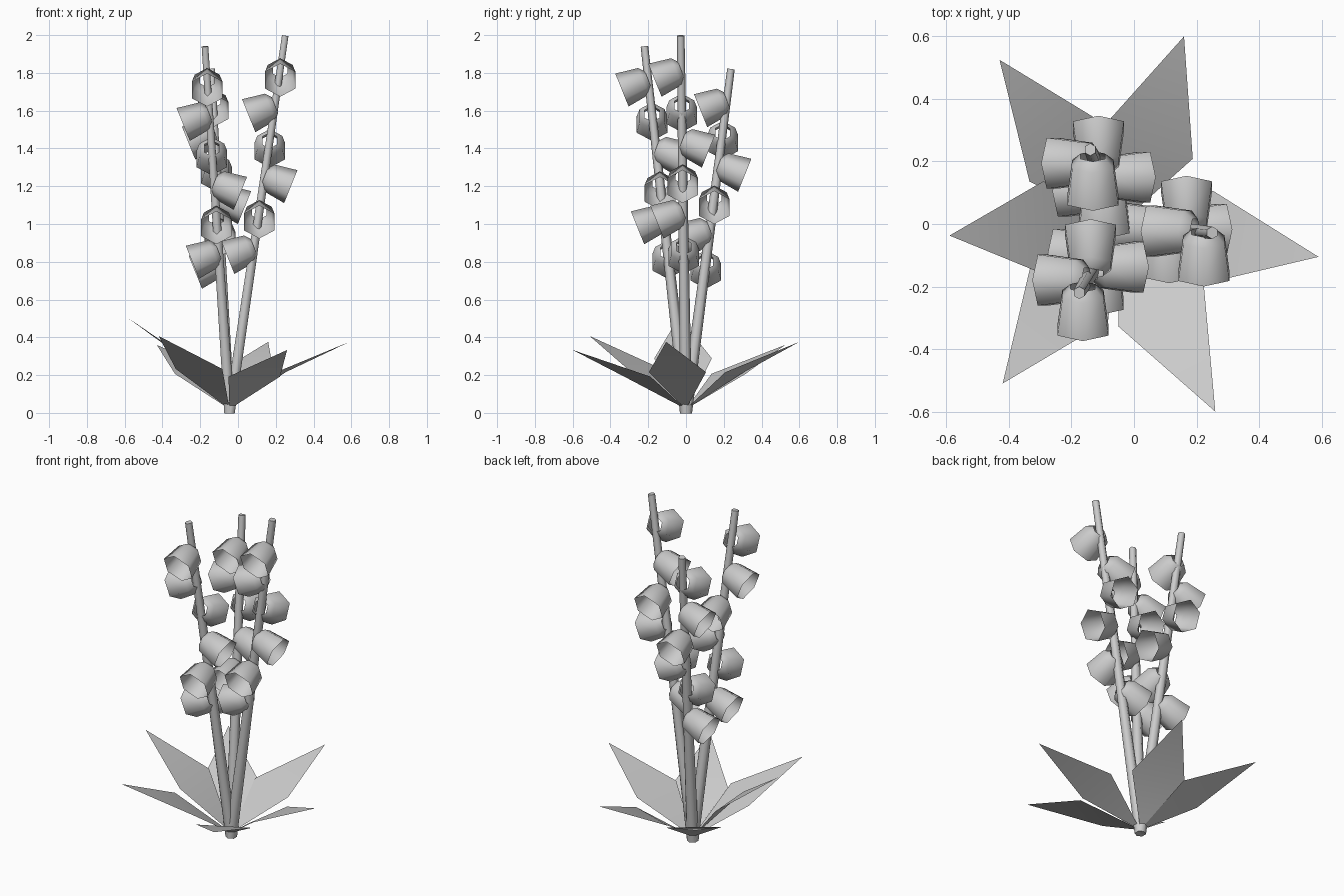
import bpy, math
from mathutils import Vector

if "Cube" in bpy.data.objects:
    bpy.data.objects.remove(bpy.data.objects["Cube"])

grey = bpy.data.materials.new("soft_grey")
grey.diffuse_color = (0.6, 0.6, 0.6, 1)
grey.use_nodes = True
grey.node_tree.nodes["Principled BSDF"].inputs["Base Color"].default_value = grey.diffuse_color
ROOT = Vector((-0.045, 0, 0))


def make_object(name, verts, faces):
    mesh = bpy.data.meshes.new(name)
    mesh.from_pydata(verts, [], faces)
    mesh.materials.append(grey)
    for p in mesh.polygons:
        p.use_smooth = True
    ob = bpy.data.objects.new(name, mesh)
    bpy.context.collection.objects.link(ob)
    return ob


def add_tube(verts, faces, origin, axis, up, rings, sides=6):
    """Add hexagonal rings, given as (distance, radius), skinned along an axis."""
    side = axis.cross(up)
    start = len(verts)
    for dist, rad in rings:
        for j in range(sides):
            a = 2 * math.pi * j / sides
            verts.append(origin + axis * dist + (up * math.cos(a) + side * math.sin(a)) * rad)
    for i in range(len(rings) - 1):
        for j in range(sides):
            k = (j + 1) % sides
            r0, r1 = start + i * sides, start + (i + 1) * sides
            faces.append((r0 + j, r0 + k, r1 + k, r1 + j))
    return start


# Tapered stems, each carrying six open bells in a quarter-turn spiral
TILT = math.radians(22)
BELL = [(0, 0.045), (0.027, 0.076), (0.15, 0.094)]
TOPS = [(0.25, -0.028, 1.997), (-0.175, -0.22, 1.94), (-0.14, 0.238, 1.82)]

for n, top in enumerate(TOPS, 1):
    top = Vector(top)
    axis = (top - ROOT).normalized()
    up = axis.cross(Vector((1, 0, 0))).normalized()
    verts, faces = [], []
    add_tube(verts, faces, ROOT, axis, up, [(0, 0.032), ((top - ROOT).length, 0.02)])
    faces += [tuple(range(5, -1, -1)), tuple(range(6, 12))]
    stem = make_object(f"stem_{n}", verts, faces)
    for p in stem.data.polygons[-2:]:
        p.use_smooth = False
    stem.data.set_sharp_from_angle(angle=math.radians(70))

    verts, faces = [], []
    for k in range(6):
        spot = ROOT.lerp(top, 0.91 - 0.094 * k)
        ang = math.radians(-90 - 90 * k)
        flat = Vector((math.cos(ang), math.sin(ang), 0))
        z = Vector((0, 0, 1))
        d = flat * math.cos(TILT) - z * math.sin(TILT)
        u = flat * math.sin(TILT) + z * math.cos(TILT)
        add_tube(verts, faces, spot, d, u, BELL)
    make_object(f"bells_{n}", verts, faces)

# Pointed leaves, bent across their widest part
LEAF_TIPS = [(0.59, -0.105, 0.376), (0.16, 0.60, 0.376), (-0.43, 0.525, 0.36),
             (-0.59, -0.037, 0.508), (-0.42, -0.51, 0.407), (0.26, -0.60, 0.333)]
for n, tip in enumerate(LEAF_TIPS, 1):
    tip = Vector(tip)
    base = ROOT + Vector((0, 0, 0.02))
    mid = base.lerp(tip, 0.43)
    mid.z = base.z + 0.55 * (tip.z - base.z)
    d = tip - base
    left = Vector((-d.y, d.x, 0)).normalized() * 0.153
    make_object(f"leaf_{n}", [base, mid - left, tip, mid + left], [(0, 1, 3), (1, 2, 3)])
